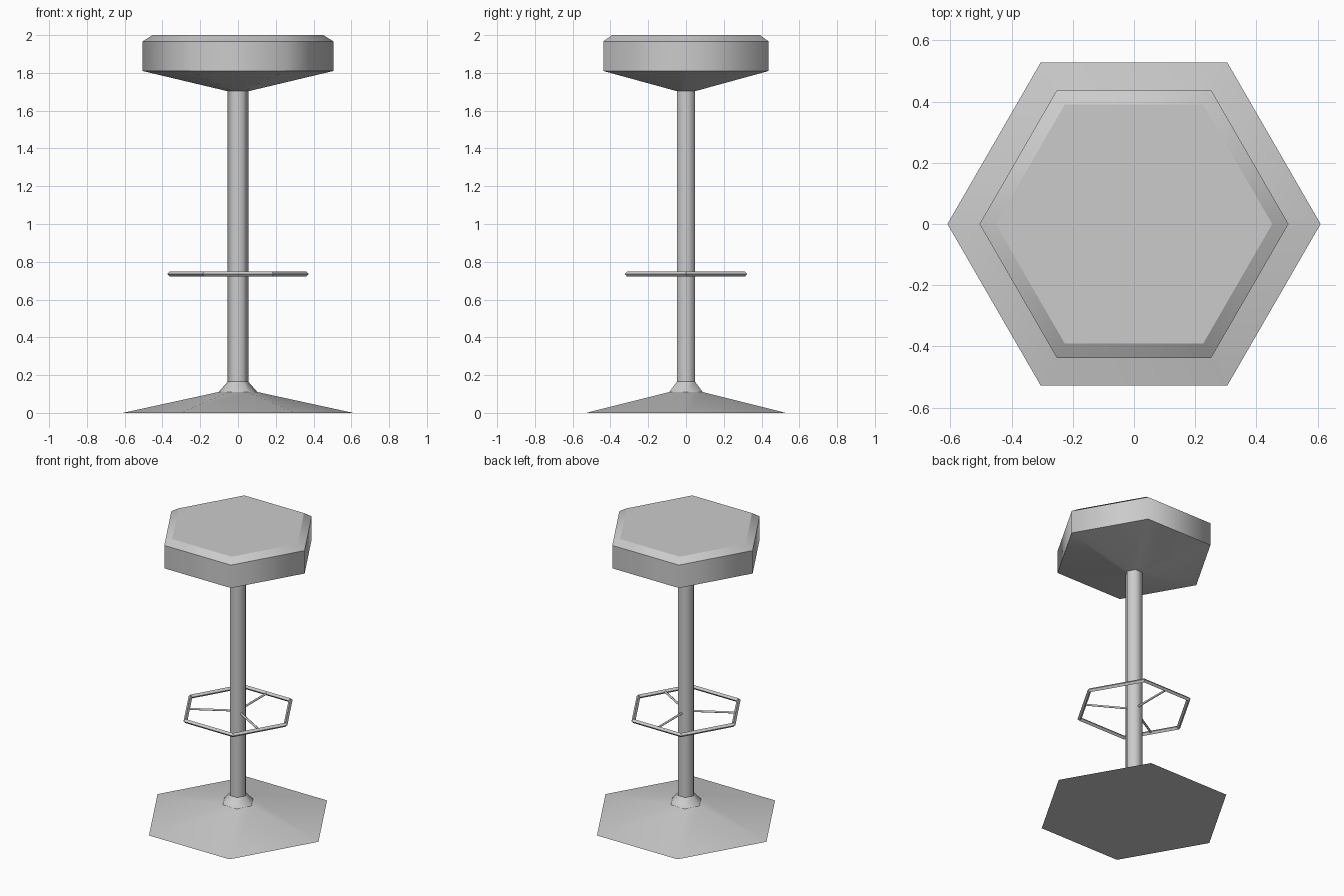
import bpy, bmesh
from math import cos, sin, pi, radians
from mathutils import Vector

cube = bpy.data.objects.get("Cube")
if cube:
    bpy.data.objects.remove(cube)

SIDES = 6

grey = bpy.data.materials.new("plain_grey")
grey.use_nodes = True
tone = (0.6, 0.6, 0.6, 1)
grey.diffuse_color = tone
grey.node_tree.nodes["Principled BSDF"].inputs["Base Color"].default_value = tone


def finish(name, bm):
    bmesh.ops.recalc_face_normals(bm, faces=bm.faces)
    mesh = bpy.data.meshes.new(name)
    bm.to_mesh(mesh)
    bm.free()
    mesh.materials.append(grey)
    obj = bpy.data.objects.new(name, mesh)
    bpy.context.collection.objects.link(obj)
    return obj


def hex_lathe(name, profile, sharp=()):
    """Six-sided turned part from (radius, height) pairs, smooth around, sharp at chosen rings."""
    bm = bmesh.new()
    rings = [[bm.verts.new((r * cos(2 * pi * i / SIDES), r * sin(2 * pi * i / SIDES), z))
              for i in range(SIDES)] for r, z in profile]
    for low, high in zip(rings, rings[1:]):
        for i in range(SIDES):
            j = (i + 1) % SIDES
            bm.faces.new((low[i], low[j], high[j], high[i])).smooth = True
    bm.faces.new(rings[0])
    bm.faces.new(rings[-1])
    for k in {0, len(rings) - 1, *sharp}:
        for i in range(SIDES):
            bm.edges.get((rings[k][i], rings[k][(i + 1) % SIDES])).smooth = False
    return finish(name, bm)


# Base, pole and seat
hex_lathe("base", [(0.61, 0), (0.105, 0.11)])
hex_lathe("base_collar", [(0.105, 0.108), (0.055, 0.165)])
hex_lathe("pole", [(0.055, 0.16), (0.055, 1.71)])
hex_lathe("seat", [(0.055, 1.703), (0.505, 1.81), (0.505, 1.967), (0.452, 2.0)], sharp=(1, 2))

# Footrest ring with a diamond section
RING_Z, RING_R, TUBE = 0.735, 0.36, 0.014
bm = bmesh.new()
loops = []
for i in range(SIDES):
    a = 2 * pi * i / SIDES
    loop = []
    for k in range(4):
        r = RING_R + TUBE * cos(k * pi / 2)
        loop.append(bm.verts.new((r * cos(a), r * sin(a), RING_Z + TUBE * sin(k * pi / 2))))
    loops.append(loop)
for i in range(SIDES):
    here, there = loops[i], loops[(i + 1) % SIDES]
    for k in range(4):
        m = (k + 1) % 4
        bm.faces.new((here[k], there[k], there[m], here[m]))
finish("footrest_ring", bm)

# Three thin spokes from the pole to the middle of alternate ring sides
reach = RING_R * cos(pi / SIDES)
for n, angle in enumerate((90, 210, 330)):
    bm = bmesh.new()
    bmesh.ops.create_cone(bm, cap_ends=True, segments=6, radius1=0.007, radius2=0.007, depth=reach)
    for f in bm.faces:
        f.smooth = len(f.verts) == 4
    spoke = finish(f"footrest_spoke_{n + 1}", bm)
    way = Vector((cos(radians(angle)), sin(radians(angle)), 0))
    spoke.rotation_euler = way.to_track_quat("Z", "Y").to_euler()
    spoke.location = way * reach / 2 + Vector((0, 0, RING_Z))
